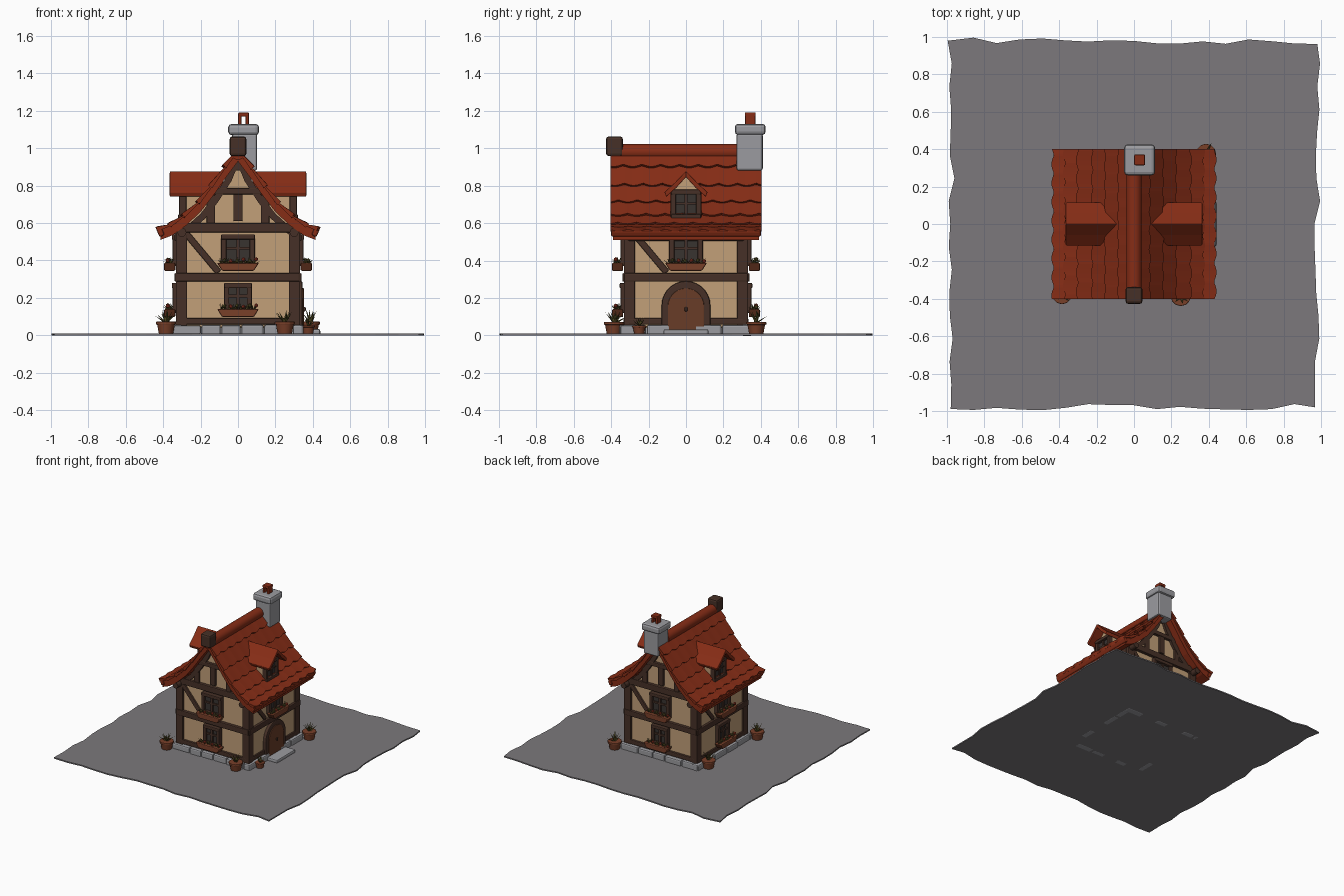
import bpy, bmesh, math, random
from mathutils import Matrix, Vector

if "Cube" in bpy.data.objects:
    bpy.data.objects.remove(bpy.data.objects["Cube"])
random.seed(4)
I = Matrix.Identity(4)
T = lambda x, y, z: Matrix.Translation((x, y, z))
R = lambda a, ax: Matrix.Rotation(math.radians(a), 4, ax)

def mat(name, r, g, b):
    m = bpy.data.materials.new(name)
    m.diffuse_color = (r, g, b, 1)
    m.use_nodes = True
    m.node_tree.nodes["Principled BSDF"].inputs["Base Color"].default_value = m.diffuse_color
    return m

ROOF = mat("roof red", .24, .026, .008)
WOOD = mat("dark timber", .062, .03, .02)
CREAM = mat("cream plaster", .54, .35, .19)
STONE = mat("pale stone", .33, .33, .35)
GROUND = mat("grey paving", .20, .19, .20)
DOOR = mat("door brown", .14, .045, .02)
CLAY = mat("clay", .19, .05, .022)
LEAF = mat("olive leaf", .10, .085, .02)
GLASS = mat("dark glass", .04, .033, .03)
BLOOM = mat("red bloom", .35, .04, .02)

def finish(bm, name, m, bevel=0):
    bmesh.ops.recalc_face_normals(bm, faces=bm.faces)
    me = bpy.data.meshes.new(name)
    bm.to_mesh(me)
    bm.free()
    me.materials.append(m)
    o = bpy.data.objects.new(name, me)
    bpy.context.collection.objects.link(o)
    if bevel:
        b = o.modifiers.new("bevel", 'BEVEL')
        b.width, b.segments, b.limit_method = bevel, 2, 'ANGLE'
    return o

def box(name, m, c, s, M=I, rot=I, bevel=.006):
    bm = bmesh.new()
    bmesh.ops.create_cube(bm, size=1, matrix=M @ T(*c) @ rot @ Matrix.Diagonal((*s, 1)))
    return finish(bm, name, m, bevel)

def prism(name, m, pts, y0, y1, M=I, bevel=0):
    """Outline in x, z pushed along y."""
    bm = bmesh.new()
    a = [bm.verts.new(M @ Vector((x, y0, z))) for x, z in pts]
    b = [bm.verts.new(M @ Vector((x, y1, z))) for x, z in pts]
    bm.faces.new(a)
    bm.faces.new(b[::-1])
    for i in range(len(pts)):
        j = (i + 1) % len(pts)
        bm.faces.new((a[i], a[j], b[j], b[i]))
    return finish(bm, name, m, bevel)

def cone(name, m, r1, r2, h, M, n=12, bevel=0):
    bm = bmesh.new()
    bmesh.ops.create_cone(bm, cap_ends=True, segments=n, radius1=r1, radius2=r2, depth=h, matrix=M)
    return finish(bm, name, m, bevel)

def mirror(half):
    return half + [(-x, z) for x, z in reversed(half) if x > 0]

def plant(M, n, r, h):
    # leaves fan out from the base, with a few blooms
    bm = bmesh.new()
    for i in range(n):
        A = R(i * 360 / n + random.uniform(-20, 20), 'Z') @ R(random.uniform(15, 60), 'Y')
        bmesh.ops.create_cone(bm, segments=4, radius1=r * .35, radius2=0, depth=h,
                              matrix=M @ A @ T(0, 0, h / 2) @ Matrix.Diagonal((.5, 1, 1, 1)))
    finish(bm, "leaves", LEAF)

# Ground sheet with a ragged edge
edge = []
for k in range(4):
    for i in range(16):
        t = -1 + i / 8
        p = Vector((t * .98, -.98 + random.uniform(-.018, .02), 0))
        edge.append((R(90 * k, 'Z') @ p)[:2])
prism("paving", GROUND, [(x, -y) for x, y in edge], 0, .01, R(90, 'X'))

# Plastered body with gables
gable = [(.32, .04), (.32, .54), (.27, .585), (.2, .65), (.13, .74), (.06, .85)]
body = gable + [(0, .935)] + [(-x, z) for x, z in reversed(gable)]
prism("plaster_walls", CREAM, body, -.315, .315)

def window(M, z0, z1, w):
    zc, h = (z0 + z1) / 2, z1 - z0
    box("window_glass", GLASS, (0, -.322, zc), (2 * w - .02, .02, h - .02), M, bevel=0)
    for s in (-1, 1):
        box("window_jamb", WOOD, (s * (w - .014), -.33, zc), (.028, .04, h), M)
        box("window_bar", WOOD, (s * w * .0, -.332, zc + s * (h / 2 - .014)), (2 * w, .044, .028), M)
    box("window_mullion", WOOD, (0, -.328, zc), (.016, .03, h), M, bevel=0)
    box("window_crossbar", WOOD, (0, -.328, zc + .01), (2 * w, .03, .014), M, bevel=0)

def flower_box(M, z):
    prism("flower_box", CLAY, [(-.085, z), (.085, z), (.112, z + .042), (-.112, z + .042)], -.395, -.335, M, .006)
    for i in range(6):
        x = -.085 + .034 * i
        plant(M @ T(x, -.366, z + .03), 6, .02, .045)
        bm = bmesh.new()
        bmesh.ops.create_icosphere(bm, subdivisions=1, radius=.012,
                                   matrix=M @ T(x + .012, -.375, z + .05 + random.uniform(0, .012)))
        finish(bm, "bloom", BLOOM if i % 2 else LEAF)

# Four sides: timbers, stone footing, windows
for k in range(4):
    M = R(90 * k, 'Z')
    box("corner_post", WOOD, (-.302, -.302, .31), (.06, .06, .52), M)
    box("sill_beam", WOOD, (0, -.315, .075), (.62, .035, .035), M)
    box("middle_beam", WOOD, (0, -.317, .31), (.66, .045, .045), M)
    box("top_beam", WOOD, (0, -.317, .575 if k % 2 == 0 else .53), (.62, .045, .05), M)
    box("brace", WOOD, (-.19, -.313, .44), (.035, .03, .27), M, R(-40, 'Y'))
    x = -.35
    while x < .34:
        w = min(random.uniform(.09, .16), .35 - x)
        box("footing_stone", STONE, (x + w / 2, -.325, .028), (w - .004, .05 + random.uniform(0, .012),
            random.uniform(.05, .06)), M, bevel=.01)
        x += w
    window(M, .37, .54, .09)
    flower_box(M, .345)
    if k != 1:
        window(M, .12, .28, .075)
        flower_box(M, .098)

# Gable timbers at front and back
for k in (0, 2):
    M = R(90 * k, 'Z')
    box("gable_beam", WOOD, (0, -.317, .77), (.26, .04, .035), M)
    box("king_post", WOOD, (0, -.316, .69), (.05, .035, .16), M)
    box("gable_peak", WOOD, (0, -.316, .90), (.07, .035, .04), M)
    for s in (-1, 1):
        box("gable_post", WOOD, (s * .145, -.316, .66), (.045, .035, .18), M)
        o, n = [(.3, .56), (.2, .65), (.13, .74), (.06, .85), (0, .935)], .025
        prism("rake_timber", WOOD, [(s * x, z) for x, z in o] +
              [(s * max(x - n, 0), z - n) for x, z in reversed(o)], -.335, -.30, M)

# Arched door with stone step, on the right
M = R(90, 'Z')
def arch(r, z0, zc):
    return [(r, z0)] + [(r * math.cos(a * math.pi / 14), zc + r * math.sin(a * math.pi / 14)) for a in range(15)] + [(-r, z0)]
prism("door_frame", WOOD, arch(.13, .02, .16), -.345, -.30, M, .008)
prism("door", DOOR, arch(.097, .025, .155), -.352, -.31, M, .004)
box("door_handle", WOOD, (0, -.355, .14), (.015, .015, .025), M)
box("door_step", STONE, (0, -.385, .017), (.24, .11, .032), M, bevel=.01)

# Swept roof: solid slab and rows of wavy shingles
prof = [(0, .985), (.06, .905), (.13, .805), (.20, .715), (.28, .64), (.35, .59), (.415, .565)]
top = [(-x, z) for x, z in reversed(prof[1:])] + prof
prism("roof_slab", ROOF, top + [(x, z - .055) for x, z in reversed(top)], -.39, .39)
for s in (-1, 1):
    for i in range(6):
        a, b = (Vector((s * x, 0, z)) for x, z in prof[i:i + 2])
        d = (b - a).normalized()
        n = Vector((-d.z * s, 0, d.x * s))
        bm = bmesh.new()
        rows = []
        ph = random.random()
        for j in range(65):
            y = Vector((0, -.402 + .804 * j / 64, 0))
            wave = .016 * abs(math.sin(math.pi * (j / 8 + ph))) + .004
            low = b + d * wave + y
            rows.append([bm.verts.new(v) for v in (a + y, a + n * .006 + y, low + n * .022, low - n * .004)])
        for p, q in zip(rows, rows[1:]):
            for c in range(4):
                e = (c + 1) % 4
                bm.faces.new((p[c], p[e], q[e], q[c]))
        bm.faces.new(rows[0])
        bm.faces.new(rows[-1][::-1])
        finish(bm, "shingle_row", ROOF)
    cone("eave_log", WOOD, .024, .024, .77, T(s * .30, 0, .55) @ R(90, 'X'))
    box("eave_edge", ROOF, (s * .413, 0, .548), (.03, .8, .04), rot=R(s * 25, 'Y'), bevel=.01)
ridge = cone("ridge_cap", ROOF, .042, .042, .68, T(0, -.06, .98) @ R(90, 'X'), 14)
box("ridge_end", WOOD, (0, -.382, 1.01), (.09, .09, .105), bevel=.014)

# Chimney with cap and clay pot
box("chimney_stack", STONE, (.035, .34, .98), (.135, .14, .2), bevel=.012)
box("chimney_cap", STONE, (.03, .343, 1.1), (.165, .165, .06), bevel=.018)
for s in (-1, 1):
    box("chimney_pot_side", ROOF, (.03 + s * .02, .343, 1.15), (.018, .055, .06))
box("chimney_pot_top", ROOF, (.03, .343, 1.18), (.058, .058, .022))

# Dormers on both slopes
for k in (1, 3):
    M = R(90 * k, 'Z')
    prism("dormer_wall", CREAM, [(-.075, .6), (.075, .6), (.075, .77), (0, .85), (-.075, .77)], -.29, -.08, M)
    box("dormer_glass", GLASS, (0, -.292, .7), (.11, .012, .12), M, bevel=0)
    for s in (-1, 1):
        box("dormer_post", WOOD, (s * .068, -.295, .69), (.028, .04, .15), M)
        box("dormer_rail", WOOD, (0, -.297, .7 + s * .065), (.16, .045, .026), M)
        prism("dormer_roof", ROOF, [(0, .878), (s * .06, .815), (s * .115, .765), (s * .105, .74),
              (s * .05, .79), (0, .845)], -.365, -.08, M, .004)
    box("dormer_mullion", WOOD, (0, -.297, .7), (.014, .02, .12), M, bevel=0)
    box("dormer_crossbar", WOOD, (0, -.297, .705), (.11, .02, .012), M, bevel=0)

# Potted plants around the house
for x, y, s in ((.25, -.385, 1), (.375, -.25, .7), (.385, .375, 1), (-.385, -.375, 1), (-.38, .25, 1)):
    P = T(x, y, .008) @ Matrix.Scale(s, 4)
    cone("plant_pot", CLAY, .038, .048, .055, P @ T(0, 0, .027))
    cone("pot_rim", CLAY, .054, .054, .016, P @ T(0, 0, .057), 12, .004)
    plant(P @ T(0, 0, .058), 9, .03, .075)

# Smooth the round parts only
for o in bpy.data.objects:
    if o.name.startswith(("ridge_cap", "eave_log", "plant_pot", "shingle")):
        for f in o.data.polygons:
            f.use_smooth = len(f.vertices) == 4 and not o.name.startswith("shingle")
